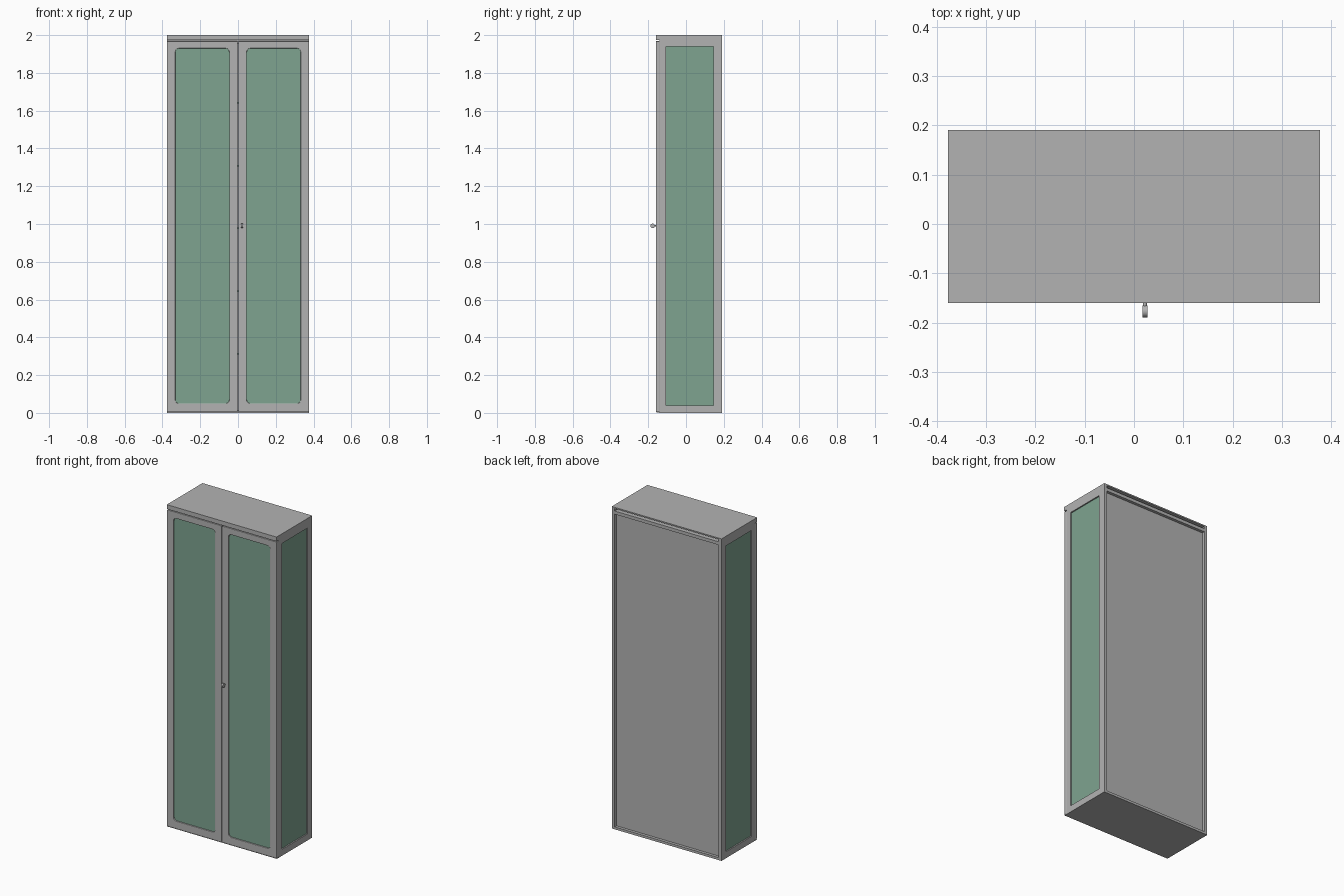
import bpy, bmesh
from math import cos, sin, pi
from mathutils import Vector

cube = bpy.data.objects.get("Cube")
if cube:
    bpy.data.objects.remove(cube)


def material(name, rgb):
    m = bpy.data.materials.new(name)
    m.use_nodes = True
    m.diffuse_color = (*rgb, 1)
    m.node_tree.nodes["Principled BSDF"].inputs["Base Color"].default_value = (*rgb, 1)
    return m


GREY = material("grey metal", (0.45, 0.45, 0.45))
GLASS = material("green glass", (0.21, 0.37, 0.28))


def finish(name, bm, mat):
    bmesh.ops.recalc_face_normals(bm, faces=bm.faces)
    me = bpy.data.meshes.new(name)
    bm.to_mesh(me)
    bm.free()
    me.materials.append(mat)
    ob = bpy.data.objects.new(name, me)
    bpy.context.collection.objects.link(ob)
    return ob


def box(name, x, y, z, mat=GREY):
    """Box from (low, high) ranges on each axis."""
    bm = bmesh.new()
    bmesh.ops.create_cube(bm, size=1)
    for v in bm.verts:
        v.co = Vector([(a + b) / 2 + c * (b - a) for (a, b), c in zip((x, y, z), v.co)])
    return finish(name, bm, mat)


def frame(name, outer, inner, depth, place, radius=0.0, bevel=0.0):
    """Rectangular frame with a rounded opening; place maps (u, w, z) to space."""
    bm = bmesh.new()
    (ou, oz), (iu, iz) = outer, inner
    corners = [(1, 1, 0), (0, 1, 1), (0, 0, 2), (1, 0, 3)]
    steps = 4 if radius else 0
    rings = []
    for w in depth:
        out, ins = [], []
        for a, b, q in corners:
            out.append(bm.verts.new(place(ou[a], w, oz[b])))
            cu, cz = iu[a] - radius * (2 * a - 1), iz[b] - radius * (2 * b - 1)
            arc = [(q + k / max(steps, 1)) * pi / 2 for k in range(steps + 1)]
            ins.append([bm.verts.new(place(cu + radius * cos(t), w, cz + radius * sin(t)))
                        for t in arc])
        rings.append((out, ins))
        for i in range(4):
            j = (i + 1) % 4
            for p, q in zip(ins[i], ins[i][1:]):
                bm.faces.new((out[i], p, q))
            bm.faces.new((out[i], out[j], ins[j][0], ins[i][-1]))
    # walls joining the two rings
    loops = [(r[0], [v for arc in r[1] for v in arc]) for r in rings]
    for a, b in zip(*loops):
        for i in range(len(a)):
            j = (i + 1) % len(a)
            bm.faces.new((a[i], a[j], b[j], b[i]))
    ob = finish(name, bm, GREY)
    if bevel:
        mod = ob.modifiers.new("soft edges", "BEVEL")
        mod.width, mod.segments = bevel, 2
    return ob


W, FRONT, BACK, T = 0.377, -0.16, 0.19, 0.02
DOOR_BACK = FRONT + 0.02

# doors and side walls, mirrored
for side, s in (("left", 1), ("right", -1)):
    frame(side + "_door_frame", ((0.002, W), (0.004, 1.968)), ((0.046, 0.332), (0.05, 1.93)),
          (FRONT, DOOR_BACK), lambda u, w, z: (s * u, w, z), 0.02, 0.003)
    box(side + "_door_glass", sorted((s * 0.04, s * 0.338)), (FRONT + 0.008, FRONT + 0.014),
        (0.044, 1.936), GLASS)
    frame(side + "_wall_frame", ((DOOR_BACK, BACK), (0, 2)), ((-0.105, 0.145), (0.04, 1.94)),
          (W - T, W), lambda u, w, z: (s * w, u, z))
    box(side + "_wall_glass", sorted((s * (W - 0.014), s * (W - 0.008))), (-0.11, 0.15),
        (0.035, 1.945), GLASS)

# top, bottom and back
IN = (-W + T, W - T)
box("top_plate", IN, (DOOR_BACK, BACK), (1.992, 2))
box("top_front_rail", (-W, W), (FRONT, DOOR_BACK), (1.973, 2))
box("top_core", IN, (DOOR_BACK, 0.15), (1.955, 1.992))
box("top_back_rail", IN, (0.15, BACK), (1.957, 1.977))
box("bottom_panel", IN, (DOOR_BACK, BACK), (0, 0.015))
box("bottom_front_edge", (-W, W), (FRONT + 0.003, DOOR_BACK), (0, 0.003))
box("back_panel", IN, (0.163, 0.172), (0.015, 1.957))

# shelves
for i in range(5):
    z = 0.313 + i * 0.332
    box(f"shelf_{i + 1}", IN, (-0.125, 0.163), (z - 0.004, z + 0.004), GLASS)


# door knob: a small upright disc on a stem
def cylinder(name, center, radius, length, axis):
    bm = bmesh.new()
    bmesh.ops.create_cone(bm, cap_ends=True, segments=24, radius1=radius, radius2=radius,
                          depth=length)
    turn = Vector((0, 0, 1)).rotation_difference(Vector(axis)).to_matrix()
    for v in bm.verts:
        v.co = turn @ v.co + Vector(center)
    for f in bm.faces:
        f.smooth = len(f.verts) == 4
    for e in bm.edges:
        e.smooth = all(f.smooth for f in e.link_faces)
    return finish(name, bm, GREY)


cylinder("knob_disc", (0.022, -0.177, 0.99), 0.012, 0.01, (1, 0, 0))
cylinder("knob_stem", (0.022, -0.166, 0.99), 0.004, 0.016, (0, 1, 0))
